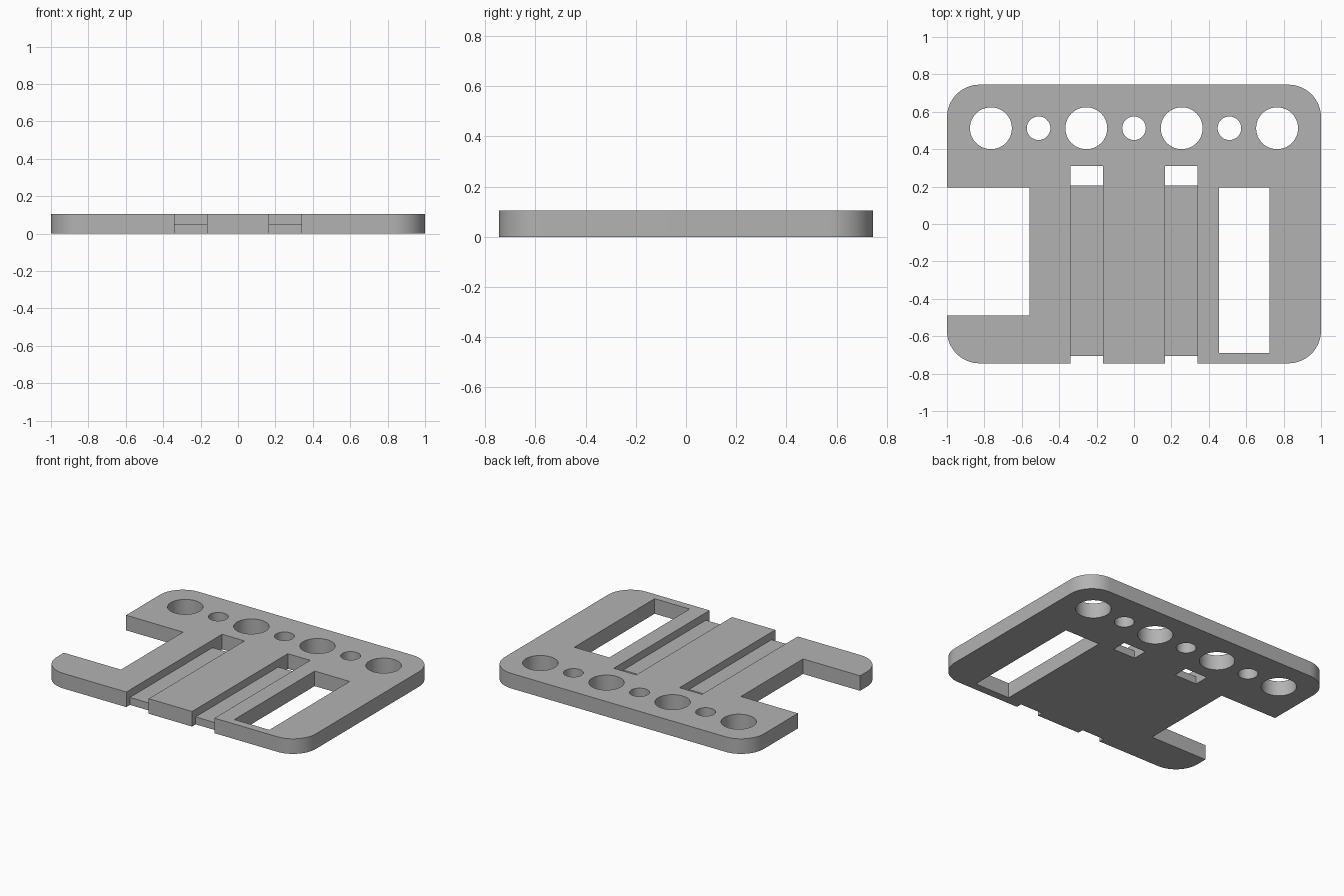
import bpy
import bmesh
from math import cos, sin, pi

if "Cube" in bpy.data.objects:
    bpy.data.objects.remove(bpy.data.objects["Cube"])

HALF_X, HALF_Y, HEIGHT, RADIUS = 1.0, 0.745, 0.105, 0.175
FLOOR = 0.052

grey = bpy.data.materials.new("plain grey")
grey.use_nodes = True
colour = (0.45, 0.45, 0.45, 1)
grey.diffuse_color = colour
grey.node_tree.nodes["Principled BSDF"].inputs["Base Color"].default_value = colour


def prism(name, outline, z0, z1):
    """Extrude a counter-clockwise outline from z0 to z1."""
    bm = bmesh.new()
    base = bm.faces.new([bm.verts.new((x, y, z0)) for x, y in outline])
    grown = bmesh.ops.extrude_face_region(bm, geom=[base])["geom"]
    top = [v for v in grown if isinstance(v, bmesh.types.BMVert)]
    bmesh.ops.translate(bm, vec=(0, 0, z1 - z0), verts=top)
    bmesh.ops.recalc_face_normals(bm, faces=bm.faces)
    mesh = bpy.data.meshes.new(name)
    bm.to_mesh(mesh)
    bm.free()
    obj = bpy.data.objects.new(name, mesh)
    bpy.context.collection.objects.link(obj)
    return obj


def arc(cx, cy, r, start, end, steps):
    return [(cx + r * cos(start + (end - start) * i / steps),
             cy + r * sin(start + (end - start) * i / steps)) for i in range(steps + 1)]


def box(x0, x1, y0, y1):
    return [(x0, y0), (x1, y0), (x1, y1), (x0, y1)]


# Plate with rounded corners
outline = []
corners = [(1, 1), (-1, 1), (-1, -1), (1, -1)]
for i, (sx, sy) in enumerate(corners):
    outline += arc(sx * (HALF_X - RADIUS), sy * (HALF_Y - RADIUS), RADIUS,
                   i * pi / 2, (i + 1) * pi / 2, 16)
plate = prism("mounting_plate", outline, 0, HEIGHT)
plate.data.materials.append(grey)

# Openings that go right through: side notch and closed slot
LOW, HIGH = -0.1, 0.2
cutters = [prism("side_notch_cutter", box(-1.2, -0.56, -0.49, 0.195), LOW, HIGH),
           prism("slot_cutter", box(0.455, 0.725, -0.69, 0.195), LOW, HIGH)]

# Two strap channels, each with a window behind and a notch in front
for side, x0 in (("right", -0.34), ("left", 0.167)):
    x1 = x0 + 0.173
    for part, y0, y1, z0 in (("channel", -0.705, 0.205, FLOOR),
                             ("window", 0.205, 0.31, LOW),
                             ("notch", -0.9, -0.705, LOW)):
        cutters.append(prism(f"{side}_{part}_cutter", box(x0, x1, y0, y1), z0, HIGH))

# Row of alternating large and small holes
for i in range(-3, 4):
    r = 0.112 if i % 2 else 0.063
    ring = arc(i * 0.255, 0.512, r, 0, 2 * pi, 48)[:-1]
    cutters.append(prism("hole_cutter", ring, LOW, HIGH))

# Apply every cut, then discard the cutters
bpy.context.view_layer.objects.active = plate
plate.select_set(True)
for cutter in cutters:
    cutter.hide_render = True
    cut = plate.modifiers.new(cutter.name, "BOOLEAN")
    cut.operation, cut.solver, cut.object = "DIFFERENCE", "EXACT", cutter
    bpy.ops.object.modifier_apply(modifier=cut.name)
    bpy.data.objects.remove(cutter)

bpy.ops.object.shade_smooth_by_angle()
